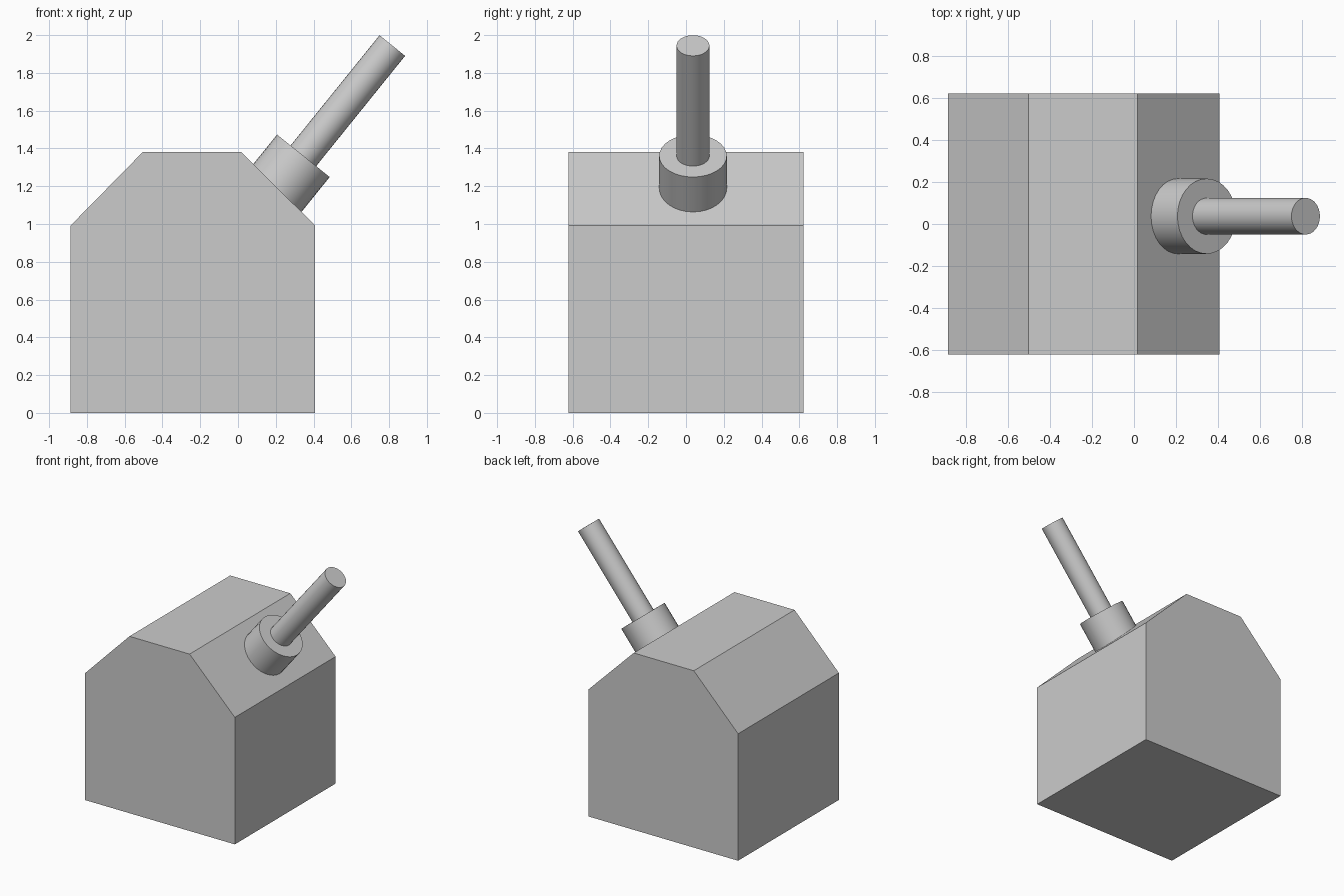
import bpy
import bmesh
import math
from mathutils import Vector

if "Cube" in bpy.data.objects:
    bpy.data.objects.remove(bpy.data.objects["Cube"])

# Block with two chamfered top edges: front profile extruded along y
profile = [(-0.886, 0), (0.408, 0), (0.408, 0.992),
           (0.017, 1.382), (-0.503, 1.382), (-0.886, 0.992)]
HALF_DEPTH = 0.622

bm = bmesh.new()
front = bm.faces.new([bm.verts.new((x, -HALF_DEPTH, z)) for x, z in profile])
extruded = bmesh.ops.extrude_face_region(bm, geom=[front], use_keep_orig=True)
back = [v for v in extruded["geom"] if isinstance(v, bmesh.types.BMVert)]
bmesh.ops.translate(bm, verts=back, vec=(0, 2 * HALF_DEPTH, 0))
bmesh.ops.recalc_face_normals(bm, faces=bm.faces)
mesh = bpy.data.meshes.new("body")
bm.to_mesh(mesh)
bm.free()
body = bpy.data.objects.new("body", mesh)
bpy.context.collection.objects.link(body)

# Tilted axis shared by collar and rod
TILT = math.radians(38.9)
axis = Vector((math.sin(TILT), 0, math.cos(TILT)))
collar_top = Vector((0.346, 0.037, 1.361))


def cylinder(name, radius, start, end):
    """Cylinder along the tilted axis, measured from the collar top."""
    bpy.ops.mesh.primitive_cylinder_add(
        vertices=32, radius=radius, depth=end - start,
        location=collar_top + axis * (start + end) / 2,
        rotation=(0, TILT, 0))
    obj = bpy.context.object
    obj.name = name
    bpy.ops.object.shade_smooth_by_angle(angle=math.radians(30))
    return obj


# Collar sunk slightly into the slope, with the rod standing on it
cylinder("collar", 0.179, -0.25, 0)
cylinder("rod", 0.087, -0.02, 0.75)
